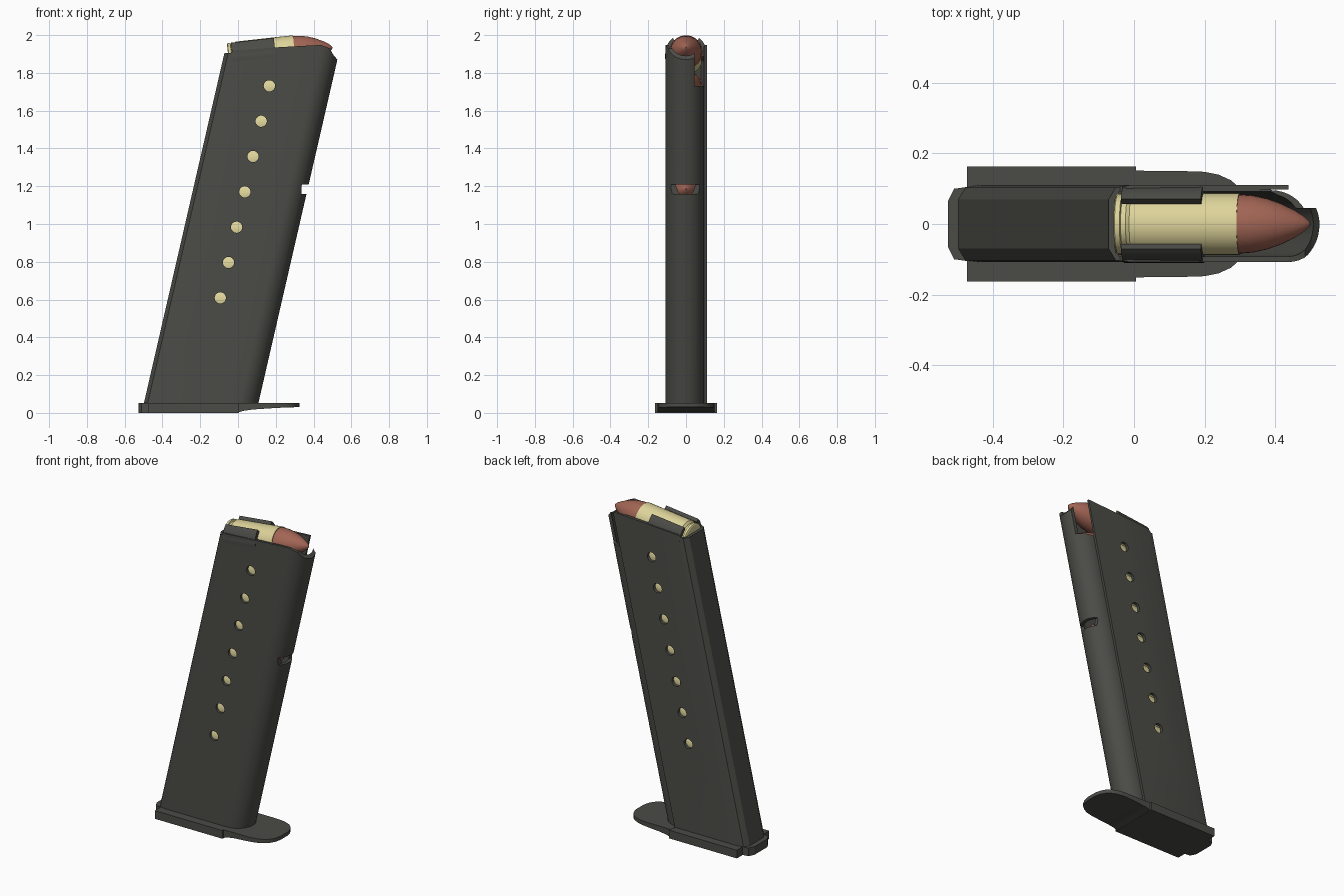
import bpy, bmesh, math
from mathutils import Vector

if "Cube" in bpy.data.objects:
    bpy.data.objects.remove(bpy.data.objects["Cube"])

LEAN = 0.23            # x shift per unit of height
TILT = math.atan(0.11)  # nose-up tilt of the rounds


def material(name, rgb):
    m = bpy.data.materials.new(name)
    m.diffuse_color = (*rgb, 1)
    m.use_nodes = True
    m.node_tree.nodes["Principled BSDF"].inputs["Base Color"].default_value = m.diffuse_color
    return m


STEEL = material("dark steel", (0.070, 0.070, 0.062))
BRASS = material("pale brass", (0.72, 0.65, 0.32))
COPPER = material("copper", (0.36, 0.13, 0.09))


def make(name, verts, faces, *mats):
    me = bpy.data.meshes.new(name)
    me.from_pydata([tuple(v) for v in verts], [], faces)
    bm = bmesh.new()
    bm.from_mesh(me)
    bmesh.ops.recalc_face_normals(bm, faces=bm.faces)
    bm.to_mesh(me)
    bm.free()
    for m in mats:
        me.materials.append(m)
    ob = bpy.data.objects.new(name, me)
    bpy.context.collection.objects.link(ob)
    return ob


def loft(name, rings, *mats):
    """Skin a list of closed rings and cap both ends."""
    n = len(rings[0])
    verts = [v for r in rings for v in r]
    faces = [(k * n + i, k * n + (i + 1) % n, (k + 1) * n + (i + 1) % n, (k + 1) * n + i)
             for k in range(len(rings) - 1) for i in range(n)]
    faces += [tuple(range(n)), tuple(range(len(verts) - n, len(verts)))]
    return make(name, verts, faces, *mats)


def prism(name, outline, z0, z1, lean=0.0):
    return loft(name, [[(x + lean * z, y, z) for x, y in outline] for z in (z0, z1)], STEEL)


def y_prism(name, outline, y0=-1, y1=1):
    return loft(name, [[(x, y, z) for x, z in outline] for y in (y0, y1)], STEEL)


def box(name, x0, x1, y0, y1, z0, z1):
    return prism(name, [(x0, y0), (x1, y0), (x1, y1), (x0, y1)], z0, z1)


def activate(ob):
    bpy.ops.object.select_all(action='DESELECT')
    ob.select_set(True)
    bpy.context.view_layer.objects.active = ob


def cut(ob, cutter):
    mod = ob.modifiers.new("cut", 'BOOLEAN')
    mod.operation, mod.solver, mod.object = 'DIFFERENCE', 'EXACT', cutter
    activate(ob)
    bpy.ops.object.modifier_apply(modifier=mod.name)
    bpy.data.objects.remove(cutter)


def smooth(ob, deg=30):
    activate(ob)
    bpy.ops.object.shade_smooth_by_angle(angle=math.radians(deg))


def arc(cx, a, b, d0, d1, n):
    return [(cx + a * math.cos(t), b * math.sin(t))
            for t in (math.radians(d0 + (d1 - d0) * i / n) for i in range(n + 1))]


# body shell: rounded nose, chamfered back, small overlap step on the +y side
outer = ([(-0.51, -0.07), (-0.49, -0.103), (-0.45, -0.108)]
         + arc(-0.01, 0.106, 0.108, -90, 0, 10) + arc(-0.01, 0.106, 0.096, 0, 90, 10)[1:]
         + [(-0.01, 0.111), (-0.45, 0.111), (-0.49, 0.103), (-0.51, 0.07)])
inner = ([(-0.49, -0.08), (-0.48, -0.092)]
         + arc(-0.01, 0.084, 0.092, -90, 0, 10) + arc(-0.01, 0.084, 0.084, 0, 75, 8)[1:]
         + [(-0.01, 0.092), (-0.48, 0.092), (-0.49, 0.08)])
body = prism("magazine_body", outer, 0.03, 2.1, LEAN)
cut(body, prism("cavity_cutter", inner, 0.08, 2.2, LEAN))
# top edge
cut(body, y_prism("top_cutter", [(-1, 1.895), (-0.04, 1.905), (-0.02, 1.92), (0.2, 1.935), (0.44, 1.948),
                                 (0.485, 1.93), (0.505, 1.895), (0.53, 1.866), (1, 1.866), (1, 3), (-1, 3)]))
# catch notch in the nose and slot at the front corner
cut(body, box("notch_cutter", 0.335, 0.6, -0.08, 0.072, 1.16, 1.21))
cut(body, box("slot_cutter", 0.36, 0.7, 0.045, 0.0975, 1.73, 2.2))
# witness holes through both sides
for i in range(7):
    hx, hz = 0.166 - 0.0433 * i, 1.731 - 0.187 * i
    ring = [(hx + 0.03 * math.cos(t), hz + 0.03 * math.sin(t))
            for t in (math.tau * k / 20 for k in range(20))]
    cut(body, y_prism("hole_cutter", ring))
smooth(body)

# rounds: revolved profile (distance along axis, radius)
PROFILE = [(0, 0.078), (0.004, 0.084), (0.018, 0.084), (0.020, 0.074), (0.034, 0.074), (0.046, 0.0875),
           (0.352, 0.0875), (0.352, 0.084), (0.39, 0.081), (0.43, 0.072), (0.47, 0.058),
           (0.51, 0.038), (0.535, 0.022), (0.548, 0.010), (0.553, 0.003)]
START = Vector((-0.05, 0, 1.8735))
AXIS = Vector((math.cos(TILT), 0, math.sin(TILT)))
UP = Vector((-math.sin(TILT), 0, math.cos(TILT)))
SIDE = Vector((0, 1, 0))


def around(origin, s, r, t):
    return origin + AXIS * s + SIDE * (r * math.cos(t)) + UP * (r * math.sin(t))


for i in range(9):
    o = START - Vector((LEAN, 0, 1)) * (0.187 * i)
    rd = loft(f"round_{i + 1}", [[around(o, s, r, math.tau * k / 32) for k in range(32)]
                                 for s, r in PROFILE], BRASS, COPPER)
    for p in rd.data.polygons:          # bullet ahead of the case mouth
        p.material_index = int((p.center - o).dot(AXIS) > 0.3515)
    smooth(rd)

# feed lips curling over the top round
for side, name in ((1, "feed_lip_left"), (-1, "feed_lip_right")):
    angles = [math.radians(-8 + 58 * k / 8) for k in range(9)]
    rings = []
    for s in (0.022, 0.25):
        pts = [around(START, s, 0.110, t) for t in angles] + [around(START, s, 0.0885, t) for t in reversed(angles)]
        rings.append([(p.x, p.y * side, p.z) for p in pts])
    smooth(loft(name, rings, STEEL))

# base plate: wide rear block with a stepped back tab
half = [(0.005, 0.163), (-0.473, 0.163), (-0.473, 0.105), (-0.51, 0.1), (-0.528, 0.065)]
prism("base_plate", half + [(x, -y) for x, y in reversed(half)], 0.0, 0.052)

# base plate toe: thin rounded tongue sweeping up from the block
stations = [(0.0, 0.152, 0.002), (0.03, 0.151, 0.011), (0.08, 0.15, 0.018), (0.14, 0.15, 0.022), (0.20, 0.148, 0.026),
            (0.24, 0.14, 0.028), (0.275, 0.124, 0.029), (0.30, 0.102, 0.03), (0.317, 0.07, 0.03), (0.325, 0.035, 0.03)]
toe = loft("base_toe", [[(x, -w, zb), (x, w, zb), (x, w, 0.053), (x, -w, 0.053)]
                        for x, w, zb in stations], STEEL)
smooth(toe)
